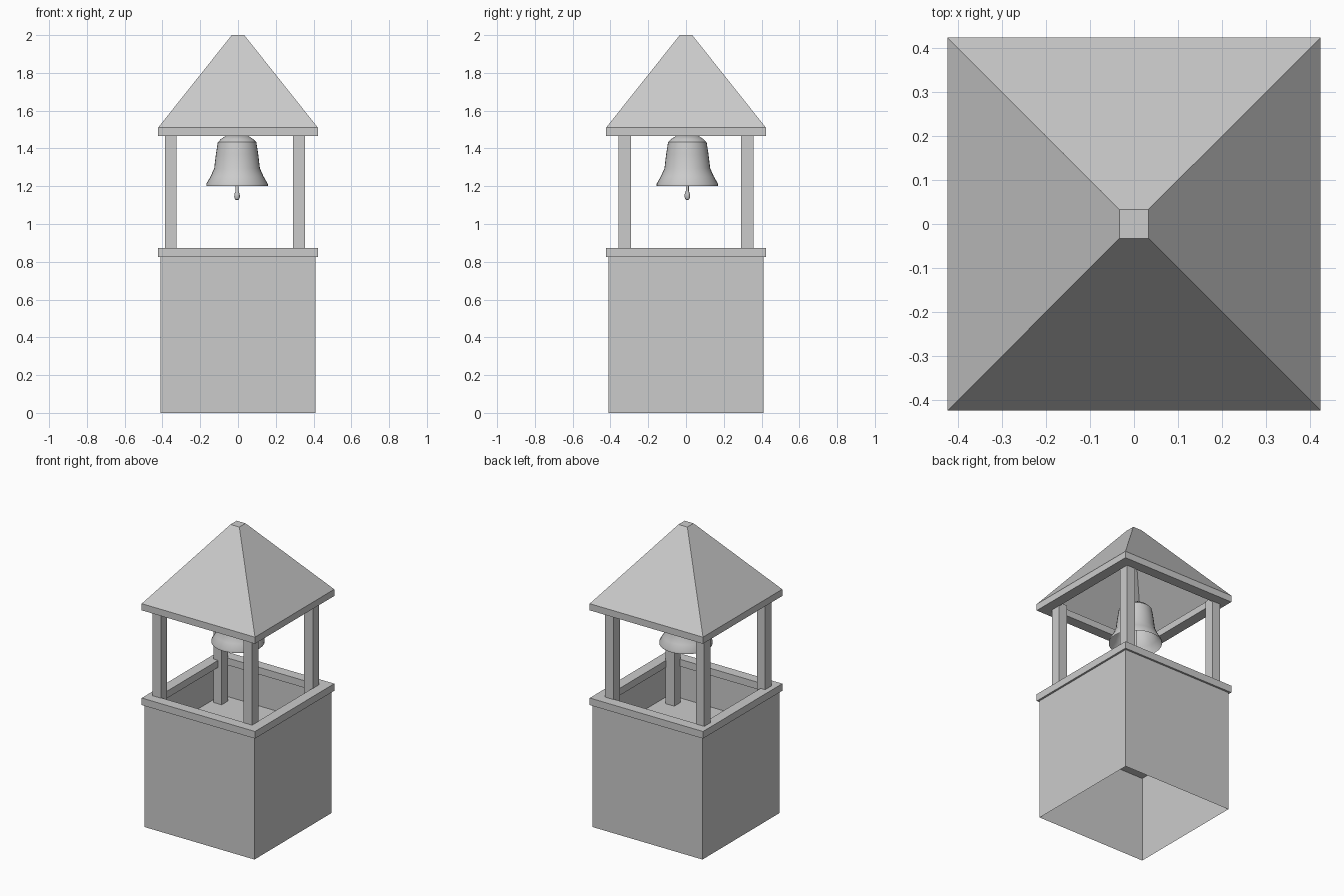
import bpy, bmesh
from math import cos, sin, pi

if "Cube" in bpy.data.objects:
    bpy.data.objects.remove(bpy.data.objects["Cube"])


def make_object(name, bm):
    bmesh.ops.recalc_face_normals(bm, faces=bm.faces[:])
    mesh = bpy.data.meshes.new(name)
    bm.to_mesh(mesh)
    bm.free()
    ob = bpy.data.objects.new(name, mesh)
    bpy.context.collection.objects.link(ob)
    return ob


def square_loft(name, rings, closed=False, cap=False):
    """Join square rings given as (half width, z)."""
    bm = bmesh.new()
    loops = [[bm.verts.new((sx * h, sy * h, z))
              for sx, sy in ((-1, -1), (1, -1), (1, 1), (-1, 1))] for h, z in rings]
    pairs = list(zip(loops, loops[1:])) + ([(loops[-1], loops[0])] if closed else [])
    for a, b in pairs:
        for i in range(4):
            j = (i + 1) % 4
            bm.faces.new((a[i], a[j], b[j], b[i]))
    if cap:
        bm.faces.new(loops[-1])
    return make_object(name, bm)


def frame(name, outer, inner, z0, z1):
    return square_loft(name, [(outer, z0), (outer, z1), (inner, z1), (inner, z0)], closed=True)


def box(name, x0, x1, y0, y1, z0, z1):
    bm = bmesh.new()
    bmesh.ops.create_cube(bm, size=1)
    for v in bm.verts:
        v.co = (x1 if v.co.x > 0 else x0, y1 if v.co.y > 0 else y0, z1 if v.co.z > 0 else z0)
    return make_object(name, bm)


def lathe(name, profile, cx, cy, sides=32):
    """Revolve (radius, z) points; zero radius closes to a point."""
    bm = bmesh.new()
    rings = []
    for r, z in profile:
        n = sides if r > 0 else 1
        rings.append([bm.verts.new((cx + r * cos(2 * pi * i / sides),
                                    cy + r * sin(2 * pi * i / sides), z)) for i in range(n)])
    for a, b in zip(rings, rings[1:]):
        for i in range(sides):
            j = (i + 1) % sides
            quad = [a[i % len(a)], a[j % len(a)], b[j % len(b)], b[i % len(b)]]
            bm.faces.new(list(dict.fromkeys(quad)))
    ob = make_object(name, bm)
    bpy.ops.object.select_all(action='DESELECT')
    ob.select_set(True)
    bpy.context.view_layer.objects.active = ob
    bpy.ops.object.shade_smooth_by_angle(angle=0.6)
    return ob


# Hollow base with an inner floor and a rim on top
square_loft("base_walls", [(0.41, 0), (0.41, 0.83)])
bm = bmesh.new()
bmesh.ops.create_grid(bm, x_segments=1, y_segments=1, size=0.41)
bmesh.ops.translate(bm, verts=bm.verts[:], vec=(0, 0, 0.58))
make_object("base_floor", bm)
frame("base_rim", 0.423, 0.353, 0.825, 0.873)

# Corner posts, standing on the inner floor
for side, x0, x1 in (("left", -0.387, -0.326), ("right", 0.291, 0.356)):
    for end, y0, y1 in (("front", -0.358, -0.291), ("back", 0.291, 0.358)):
        box(f"{end}_{side}_post", x0, x1, y0, y1, 0.58, 1.49)

# Hollow roof with a frame around its eaves
frame("eaves_frame", 0.423, 0.353, 1.465, 1.51)
square_loft("roof", [(0.423, 1.51), (0.033, 2.0)], cap=True)

# Bell and clapper
BX, BY = -0.005, 0.007
lathe("bell", [(0, 1.468), (0.06, 1.466), (0.085, 1.45), (0.102, 1.433), (0.112, 1.37),
               (0.121, 1.295), (0.14, 1.252), (0.163, 1.212), (0.163, 1.2)], BX, BY)
lathe("clapper", [(0, 1.46), (0.008, 1.46), (0.008, 1.175), (0.014, 1.158),
                  (0.015, 1.142), (0.009, 1.129), (0, 1.126)], BX, BY, 12)
